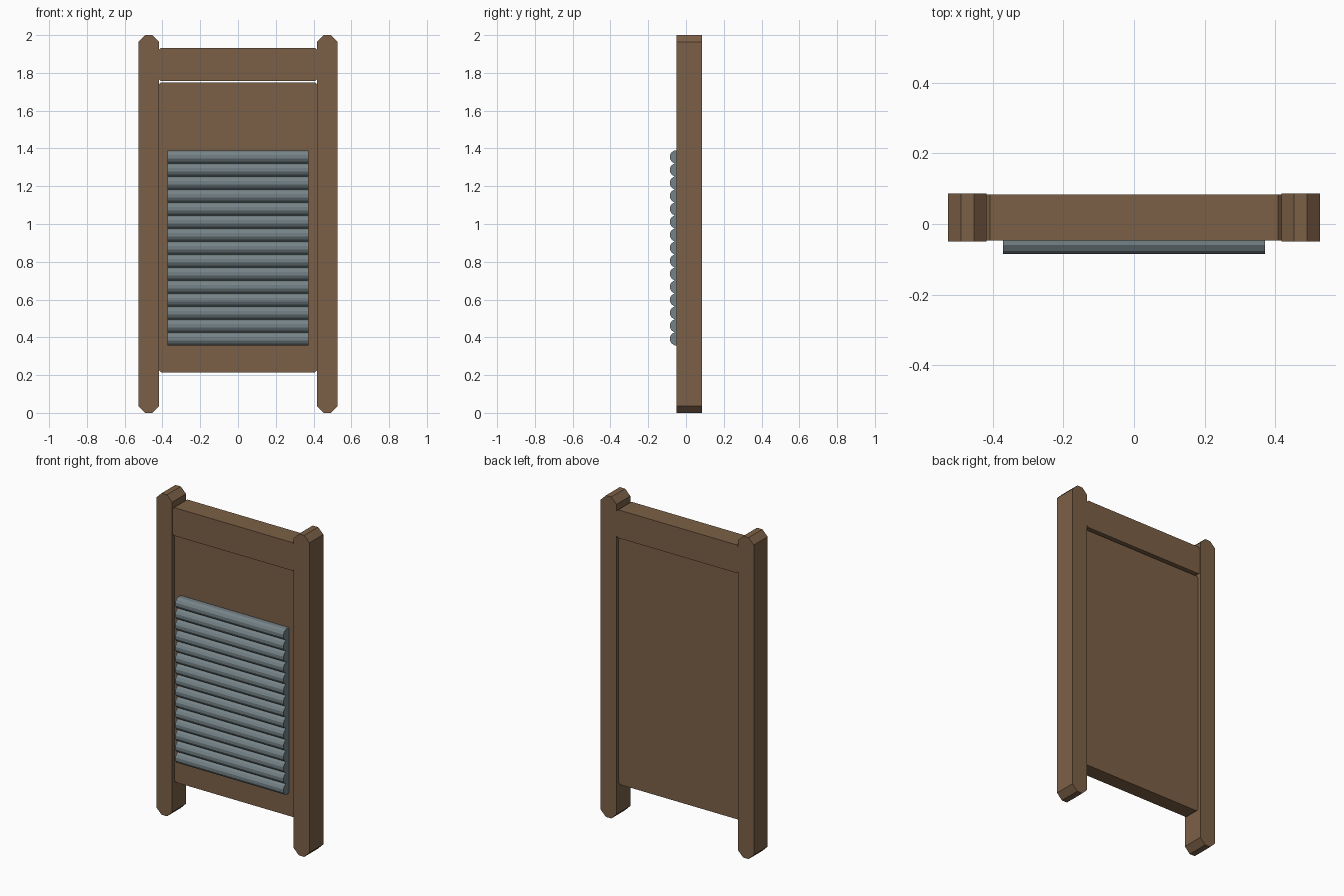
import bpy, bmesh, math

cube = bpy.data.objects.get("Cube")
if cube:
    bpy.data.objects.remove(cube, do_unlink=True)


def material(name, rgb):
    m = bpy.data.materials.new(name)
    m.use_nodes = True
    m.diffuse_color = (*rgb, 1)
    m.node_tree.nodes["Principled BSDF"].inputs["Base Color"].default_value = (*rgb, 1)
    return m


wood = material("brown_wood", (0.2, 0.117, 0.062))
metal = material("grey_metal", (0.178, 0.225, 0.242))


def finish(name, bm, mat):
    bmesh.ops.recalc_face_normals(bm, faces=bm.faces)
    mesh = bpy.data.meshes.new(name)
    bm.to_mesh(mesh)
    bm.free()
    mesh.materials.append(mat)
    obj = bpy.data.objects.new(name, mesh)
    bpy.context.collection.objects.link(obj)
    return obj


def board(name, x, y, z, cut, mat):
    """Box from (min, max) ranges with its four front-view corners cut off."""
    bm = bmesh.new()
    outline = [(x[0] + cut, z[0]), (x[1] - cut, z[0])]
    if cut:
        outline += [(x[1], z[0] + cut), (x[1], z[1] - cut),
                    (x[1] - cut, z[1]), (x[0] + cut, z[1]),
                    (x[0], z[1] - cut), (x[0], z[0] + cut)]
    else:
        outline += [(x[1], z[1]), (x[0], z[1])]
    face = bm.faces.new([bm.verts.new((px, y[0], pz)) for px, pz in outline])
    ext = bmesh.ops.extrude_face_region(bm, geom=[face], use_keep_orig=True)
    moved = [g for g in ext["geom"] if isinstance(g, bmesh.types.BMVert)]
    bmesh.ops.translate(bm, verts=moved, vec=(0, y[1] - y[0], 0))
    return finish(name, bm, mat)


# Side posts with chamfered ends
board("left_post", (0.418, 0.527), (-0.05, 0.086), (0, 2), 0.036, wood)
board("right_post", (-0.527, -0.418), (-0.05, 0.086), (0, 2), 0.036, wood)

# Top rail and recessed panel
board("top_rail", (-0.418, 0.418), (-0.047, 0.084), (1.757, 1.932), 0.01, wood)
board("panel", (-0.418, 0.418), (-0.028, 0.065), (0.215, 1.75), 0.01, wood)

# Metal backing behind the ridges
board("ridge_backing", (-0.372, 0.372), (-0.05, -0.027), (0.358, 1.387), 0, metal)

# Twelve-sided horizontal ridges
SIDES, COUNT, RADIUS = 12, 15, 0.0355
for i in range(COUNT):
    bm = bmesh.new()
    bmesh.ops.create_cone(bm, cap_ends=True, segments=SIDES,
                          radius1=RADIUS, radius2=RADIUS, depth=0.744)
    for v in bm.verts:
        # Turn the rod along x with a flat facet on top
        a = math.atan2(v.co.y, v.co.x) + math.pi / SIDES
        v.co = (v.co.z, RADIUS * math.cos(a), RADIUS * math.sin(a))
    rod = finish(f"ridge_{i + 1}", bm, metal)
    rod.location = (0, -0.051, 0.392 + i * 0.0688)
